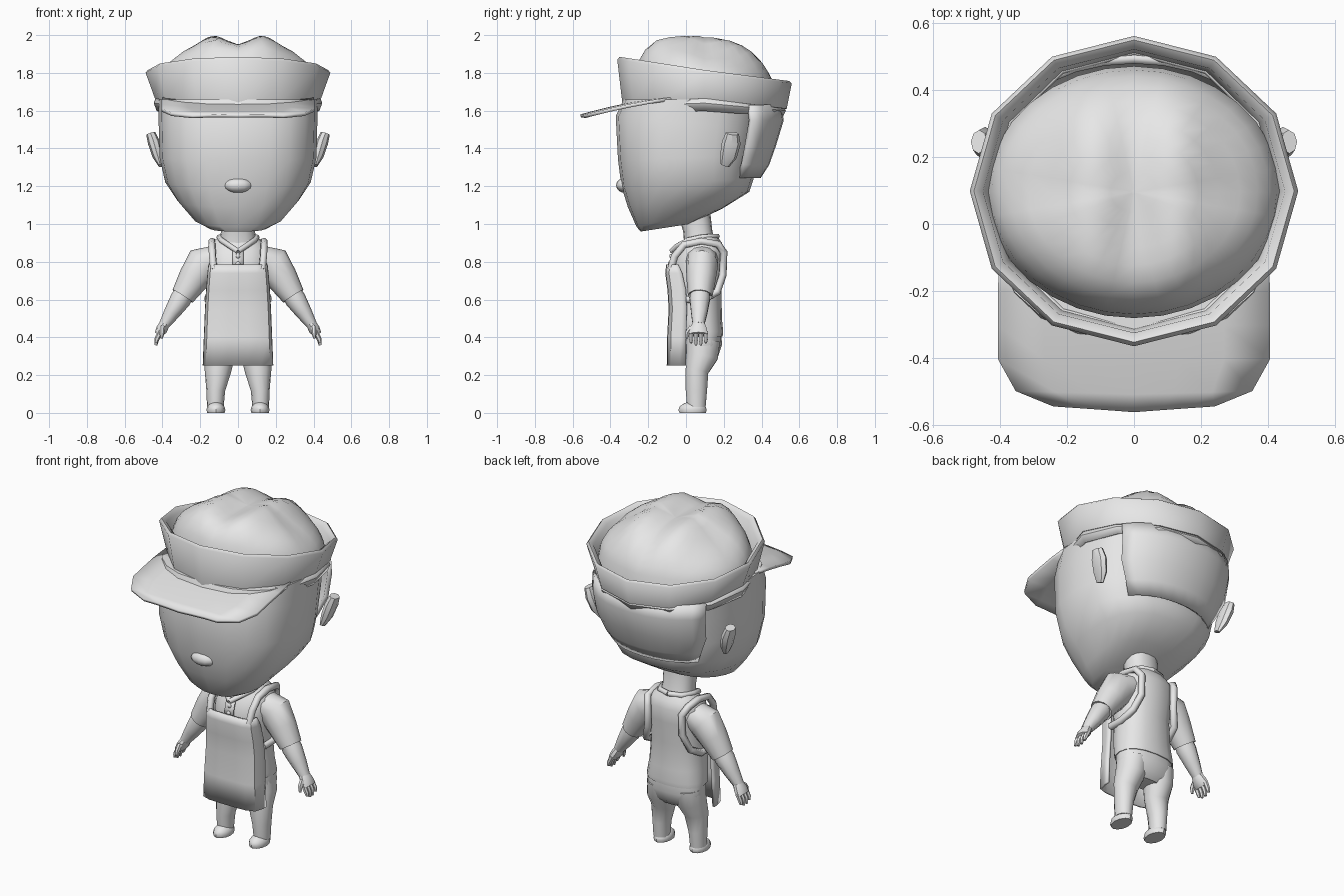
import bpy, bmesh, math
from mathutils import Vector

cube = bpy.data.objects.get("Cube")
if cube:
    bpy.data.objects.remove(cube, do_unlink=True)

mat = bpy.data.materials.new("plain_grey")
mat.use_nodes = True
GREY = (0.8, 0.8, 0.8, 1)
mat.diffuse_color = GREY
mat.node_tree.nodes["Principled BSDF"].inputs["Base Color"].default_value = GREY


def finish(name, bm, angle=40, mirror=False, solid=0):
    bmesh.ops.recalc_face_normals(bm, faces=bm.faces)
    mesh = bpy.data.meshes.new(name)
    bm.to_mesh(mesh)
    bm.free()
    mesh.materials.append(mat)
    for p in mesh.polygons:
        p.use_smooth = True
    mesh.set_sharp_from_angle(angle=math.radians(angle))
    ob = bpy.data.objects.new(name, mesh)
    bpy.context.collection.objects.link(ob)
    if solid:
        mod = ob.modifiers.new("thickness", 'SOLIDIFY')
        mod.thickness = solid
        mod.offset = 0
    if mirror:
        ob.modifiers.new("mirror", 'MIRROR')
    return ob


def loft(name, rings, closed=True, caps=True, loop=False, **kw):
    """Skin a list of point rings."""
    bm = bmesh.new()
    vs = [[bm.verts.new(p) for p in r] for r in rings]
    n = len(vs[0])
    pairs = list(zip(vs, vs[1:])) + ([(vs[-1], vs[0])] if loop else [])
    for a, b in pairs:
        for i in range(n if closed else n - 1):
            j = (i + 1) % n
            bm.faces.new((a[i], a[j], b[j], b[i]))
    if caps and closed and not loop:
        bm.faces.new(vs[0])
        bm.faces.new(vs[-1])
    return finish(name, bm, **kw)


def spow(v, e):
    return math.copysign(abs(v) ** e, v)


def angles(n):
    return [2 * math.pi * i / n for i in range(n)]


def stack(name, levels, n=16, e=0.85, **kw):
    """Level = z_front, z_back, half width, y_front, y_back."""
    rings = []
    for zf, zb, w, yf, yb in levels:
        ring = []
        for a in angles(n):
            t = (spow(math.sin(a), e) + 1) / 2
            ring.append((w * spow(math.cos(a), e), yf + (yb - yf) * t, zf + (zb - zf) * t))
        rings.append(ring)
    return loft(name, rings, **kw)


def body(name, levels, **kw):
    return stack(name, [(z, z, w, f, b) for z, w, f, b in levels], **kw)


def limb(name, path, n=10, **kw):
    """Path point = x, y, z, thickness, depth along y."""
    pts = [Vector(p[:3]) for p in path]
    rings = []
    for i, p in enumerate(path):
        t = (pts[min(i + 1, len(pts) - 1)] - pts[max(i - 1, 0)]).normalized()
        side = Vector((0, 1, 0))
        side = (side - t * side.dot(t)).normalized()
        up = t.cross(side)
        rings.append([pts[i] + up * p[3] * math.cos(a) + side * p[4] * math.sin(a) for a in angles(n)])
    return loft(name, rings, mirror=True, **kw)


def band_curve(name, pts, radius):
    cu = bpy.data.curves.new(name, 'CURVE')
    cu.dimensions = '3D'
    cu.bevel_depth = radius
    cu.bevel_resolution = 1
    cu.use_fill_caps = True
    sp = cu.splines.new('POLY')
    sp.points.add(len(pts) - 1)
    for q, p in zip(sp.points, pts):
        q.co = (*p, 1)
    cu.materials.append(mat)
    ob = bpy.data.objects.new(name, cu)
    bpy.context.collection.objects.link(ob)
    ob.modifiers.new("mirror", 'MIRROR')


def ball(name, loc, size, mirror=False, flat_base=False):
    bm = bmesh.new()
    bmesh.ops.create_uvsphere(bm, u_segments=12, v_segments=8, radius=1)
    for v in bm.verts:
        v.co = Vector([c + s * q for c, s, q in zip(loc, size, v.co)])
        if flat_base:
            v.co.z = max(0, v.co.z)
    return finish(name, bm, mirror=mirror)


# Head and face
stack("head", [(.96, 1.0, .15, -.24, .02), (.985, 1.08, .235, -.262, .19),
               (1.09, 1.17, .325, -.308, .335), (1.2, 1.24, .385, -.342, .358),
               (1.34, 1.36, .415, -.36, .365), (1.57, 1.5, .42, -.372, .4),
               (1.66, 1.66, .42, -.33, .42)], n=20, e=.78)
ball("nose", (0, -.325, 1.205), (.075, .045, .04))
limb("ear", [(.41, .205, 1.31, .012, .025), (.425, .225, 1.36, .028, .045),
             (.445, .24, 1.43, .032, .05), (.462, .245, 1.48, .025, .035)], n=8, angle=30)

# Hair panel at the back of the head
hair = []
for z, w, y in ((1.25, .3, .385), (1.32, .34, .43), (1.42, .39, .465), (1.55, .4, .505), (1.63, .4, .49)):
    hair.append([(w * math.sin(a), .16 + (y - .16) * math.cos(a) ** .75, z)
                 for a in [math.radians(-65 + 13 * i) for i in range(11)]])
loft("back_hair", hair, closed=False, solid=.025)


# Cap: tilted twelve sided band around a soft crown
def cap_ring(rx, ry, z_front, z_side, z_back):
    ring = []
    for a in angles(12):
        s = math.sin(a)
        z = z_side + (z_back - z_side) * s if s > 0 else z_side + (z_side - z_front) * s
        ring.append((rx * math.cos(a), .098 + ry * s, z))
    return ring


loft("cap_band", [cap_ring(.44, .435, 1.64, 1.665, 1.61), cap_ring(.489, .462, 1.87, 1.8, 1.745),
                  cap_ring(.477, .45, 1.885, 1.815, 1.757), cap_ring(.45, .422, 1.865, 1.795, 1.737),
                  cap_ring(.425, .41, 1.64, 1.665, 1.61)], loop=True, angle=60)
loft("cap_lining", [cap_ring(.425, .41, 1.59, 1.6, 1.57), cap_ring(.44, .425, 1.625, 1.64, 1.6),
                    cap_ring(.425, .41, 1.66, 1.68, 1.63)], caps=False, solid=.012)

# Cap crown with two soft folds
crown = []
for f in (1, .97, .92, .84, .72, .58, .44, .3, .16, .02):
    ring = []
    for a in angles(32):
        x, y = .438 * f * math.cos(a), .095 + .375 * f * math.sin(a)
        p = 2.2 + 5 * max(0, -math.sin(a))
        fold = .05 * math.exp(-((abs(x) - .13) / .085) ** 2) * (1 - f ** 5)
        ring.append((x, y, 1.69 + .257 * math.sqrt(1 - f ** p) + fold))
    crown.append(ring)
loft("cap_crown", crown, angle=80)

# Visor
visor = []
for y, w, bow in ((-.08, .4, 0), (-.2, .405, 0), (-.3, .405, 0), (-.4, .405, .005),
                  (-.495, .352, .01), (-.54, .24, .018)):
    row = []
    for t in (-1, -.66, -.33, 0, .33, .66, 1):
        yy = y - bow * (1 - abs(t))
        d = yy + .08
        row.append((w * t, yy, 1.67 + .13 * d - .16 * d * d - .008 * abs(t) ** 3))
    visor.append(row)
loft("visor", visor, closed=False, solid=.018)

# Body
body("neck", [(.9, .1, -.01, .16), (.96, .09, -.015, .14), (1.05, .095, -.04, .13)])
body("shirt", [(.405, .174, -.03, .194), (.43, .174, -.04, .197), (.5, .165, -.055, .19),
               (.65, .155, -.065, .188), (.78, .165, -.075, .203), (.86, .165, -.04, .203),
               (.9, .14, -.01, .19), (.935, .1, 0, .165)])
body("trousers_seat", [(.27, .12, .03, .14), (.3, .16, .005, .17), (.36, .174, -.01, .19),
                       (.42, .168, -.02, .188)])
limb("trouser_leg", [(.12, .055, .03, .044, .05), (.118, .055, .12, .05, .058), (.107, .058, .22, .07, .062),
                     (.097, .085, .3, .08, .086), (.09, .09, .38, .08, .092)], n=14)
ball("shoe", (.117, .035, .015), (.05, .075, .045), mirror=True, flat_base=True)

# Arms and hands
limb("sleeve", [(.11, .085, .82, .07, .085), (.185, .085, .785, .1, .085), (.235, .08, .71, .083, .078),
                (.293, .075, .618, .063, .065), (.28, .075, .64, .045, .045)], n=12)
limb("forearm", [(.27, .075, .655, .05, .05), (.305, .073, .6, .056, .056), (.35, .07, .53, .043, .045),
                 (.392, .066, .465, .028, .032)])
limb("hand", [(.385, .066, .475, .027, .032), (.405, .066, .44, .03, .048), (.422, .066, .415, .022, .05)])
for i in range(4):
    y = .027 + .026 * i
    drop = .012 * (i in (1, 2))
    limb("finger_" + str(i + 1), [(.41, y, .43, .014, .013), (.43, y, .39, .013, .012),
                                  (.435, y, .37 - drop, .008, .007)], n=6)
limb("thumb", [(.4, .03, .455, .014, .014), (.402, .008, .425, .014, .014),
               (.405, .003, .395, .007, .007)], n=6)

# Apron wrapped over the front
apron = []
for z, w, f, b in ((.25, .18, -.092, .0), (.4, .174, -.09, .0), (.55, .168, -.082, .005),
                   (.65, .162, -.088, .0), (.74, .155, -.1, -.02), (.785, .15, -.095, -.04)):
    half = [(w, b), (w * .99, (b * 2 + f) / 3), (w * .92, f + .015), (w * .65, f), (w * .3, f - .003)]
    apron.append([(-x, y, z) for x, y in half] + [(x, y, z) for x, y in reversed(half)])
loft("apron", apron, closed=False, solid=.014, angle=50)
band_curve("apron_strap", [(.128, -.08, .76), (.135, -.06, .83), (.138, -.01, .89), (.138, .08, .908),
                           (.133, .17, .893), (.112, .2, .85), (.112, .195, .73), (.145, .165, .64),
                           (.163, .09, .6), (.163, 0, .6)], .02)

# Shirt collar, placket and buttons
band_curve("collar", [(0, .165, .935), (.07, .145, .935), (.1, .08, .93), (.09, .01, .915),
                      (.045, -.045, .885), (0, -.075, .855)], .015)
loft("placket", [[(x, y, z) for x in (-.028, .028)] for y, z in ((-.082, .765), (-.08, .81), (-.066, .855))],
     closed=False, solid=.009)
for i, (y, z) in enumerate(((-.088, .79), (-.08, .83))):
    ball("button_" + str(i + 1), (0, y, z), (.012, .008, .012))
